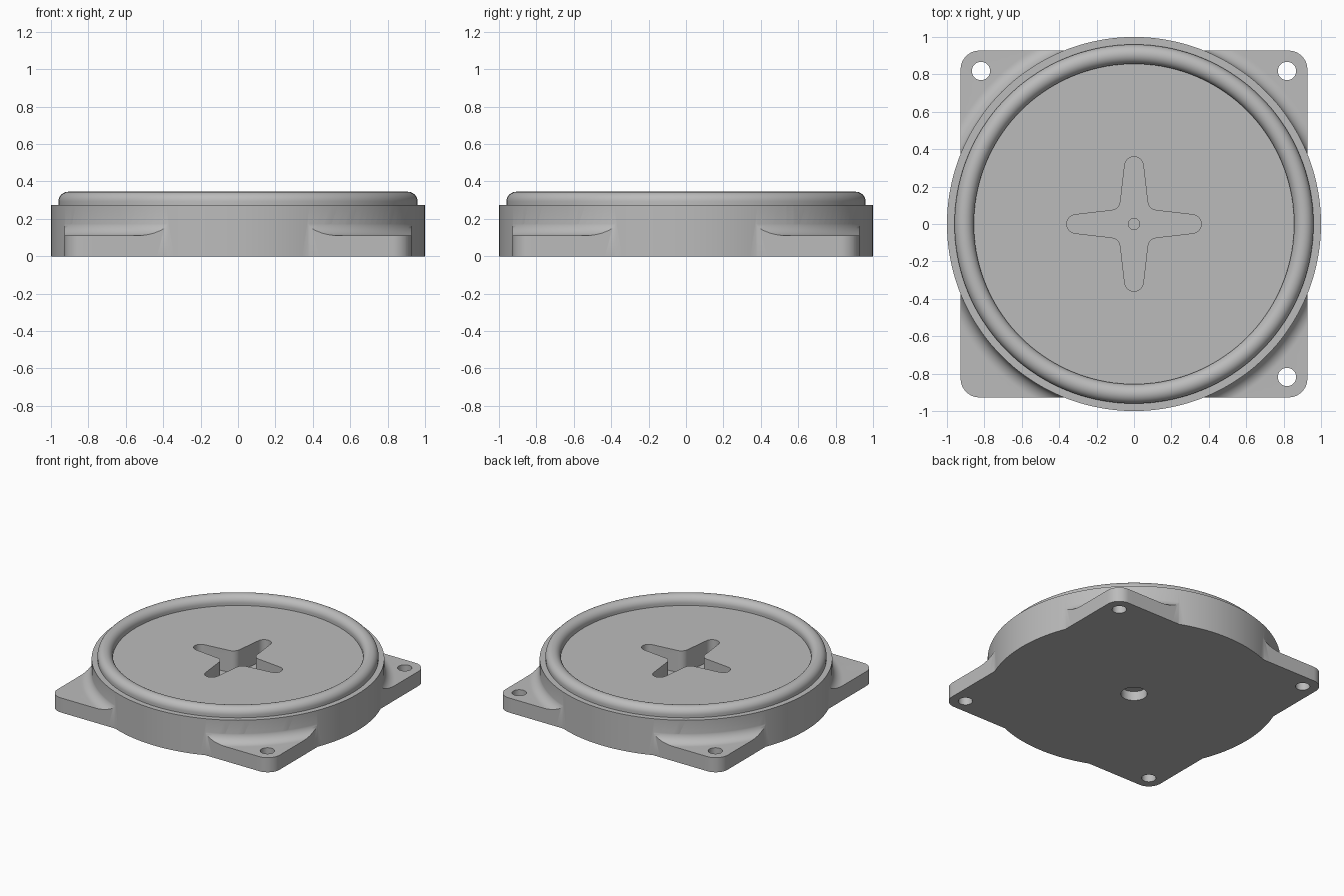
import bpy, bmesh
from math import sin, cos, pi, radians
from mathutils import Vector, Matrix

if "Cube" in bpy.data.objects:
    bpy.data.objects.remove(bpy.data.objects["Cube"], do_unlink=True)

SEGMENTS = 144
FLANGE_TOP = 0.11
DECK = 0.275

grey = bpy.data.materials.new("plain_grey")
grey.use_nodes = True
grey.diffuse_color = (0.5, 0.5, 0.5, 1)
grey.node_tree.nodes["Principled BSDF"].inputs["Base Color"].default_value = (0.5, 0.5, 0.5, 1)


def finish(bm, name):
    bmesh.ops.remove_doubles(bm, verts=bm.verts, dist=1e-5)
    bmesh.ops.recalc_face_normals(bm, faces=bm.faces)
    mesh = bpy.data.meshes.new(name)
    bm.to_mesh(mesh)
    bm.free()
    mesh.materials.append(grey)
    obj = bpy.data.objects.new(name, mesh)
    bpy.context.collection.objects.link(obj)
    return obj


def arc(cx, cy, r, start, end, steps):
    """Points on an arc, angles in degrees."""
    angles = [radians(start + (end - start) * i / steps) for i in range(steps + 1)]
    return [(cx + r * cos(a), cy + r * sin(a)) for a in angles]


def lathe(name, profile):
    """Revolve (radius, height) points around z."""
    bm = bmesh.new()
    verts = [bm.verts.new((r, 0, z)) for r, z in profile]
    edges = [bm.edges.new(pair) for pair in zip(verts, verts[1:])]
    bmesh.ops.spin(bm, geom=verts + edges, cent=(0, 0, 0), axis=(0, 0, 1),
                   angle=2 * pi, steps=SEGMENTS)
    return finish(bm, name)


def prism(name, outline, z0, z1):
    bm = bmesh.new()
    face = bm.faces.new([bm.verts.new((x, y, z0)) for x, y in outline])
    top = bmesh.ops.extrude_face_region(bm, geom=[face])["geom"]
    bmesh.ops.translate(bm, vec=(0, 0, z1 - z0),
                        verts=[g for g in top if isinstance(g, bmesh.types.BMVert)])
    return finish(bm, name)


def hole(name, x, y, r, z0, z1):
    return prism(name, arc(x, y, r, 0, 352.5, 47), z0, z1)


def four_fold(points):
    """Repeat a quarter outline around the centre."""
    return [tuple(Matrix.Rotation(k * pi / 2, 2) @ Vector(p))
            for k in range(4) for p in points]


def combine(target, tool, operation):
    mod = target.modifiers.new(operation.title(), 'BOOLEAN')
    mod.operation = operation
    mod.solver = 'EXACT'
    mod.object = tool
    tool.hide_render = True
    bpy.context.view_layer.objects.active = target
    bpy.ops.object.modifier_apply(modifier=mod.name)
    bpy.data.objects.remove(tool, do_unlink=True)


# Round body with the raised, full-round rim
ring = arc(0.908, 0.293, 0.052, 0, 180, 20)
body = lathe("round_body", [(0, 0), (1, 0), (1, DECK), (0.96, DECK)] + ring
             + [(0.856, DECK), (0, DECK)])

# Square mounting flange, filleted up to the body
R = 0.075
fillet = arc(0.999 + R, FLANGE_TOP + R, R, 270, 180, 12)
flange = lathe("mounting_flange", [(0, 0), (1.4, 0), (1.4, FLANGE_TOP)] + fillet
               + [(0.9, FLANGE_TOP + R), (0, FLANGE_TOP + R)])
square = four_fold(arc(0.827, 0.827, 0.1, 0, 90, 12))
combine(flange, prism("square_trim", square, -0.5, 0.5), 'INTERSECT')
combine(body, flange, 'UNION')

# Cross-shaped socket in the deck
arm = arc(0.31, 0, 0.05, -82, 82, 14) + arc(0.126, 0.126, 0.054, 262, 188, 8)
combine(body, prism("cross_cutter", four_fold(arm), FLANGE_TOP, 0.5), 'DIFFERENCE')

# Centre hole, counterbored from below
combine(body, hole("centre_hole", 0, 0, 0.03, -0.1, 0.2), 'DIFFERENCE')
combine(body, hole("counterbore", 0, 0, 0.09, -0.1, 0.07), 'DIFFERENCE')

# Corner screw holes
for sx in (-1, 1):
    for sy in (-1, 1):
        combine(body, hole("screw_hole", sx * 0.818, sy * 0.818, 0.049, -0.1, 0.3), 'DIFFERENCE')

# Smooth curved surfaces, crisp edges
bpy.ops.object.select_all(action='DESELECT')
body.select_set(True)
bpy.context.view_layer.objects.active = body
bpy.ops.object.shade_smooth_by_angle(angle=radians(30))
body.name = "round_flanged_base"
